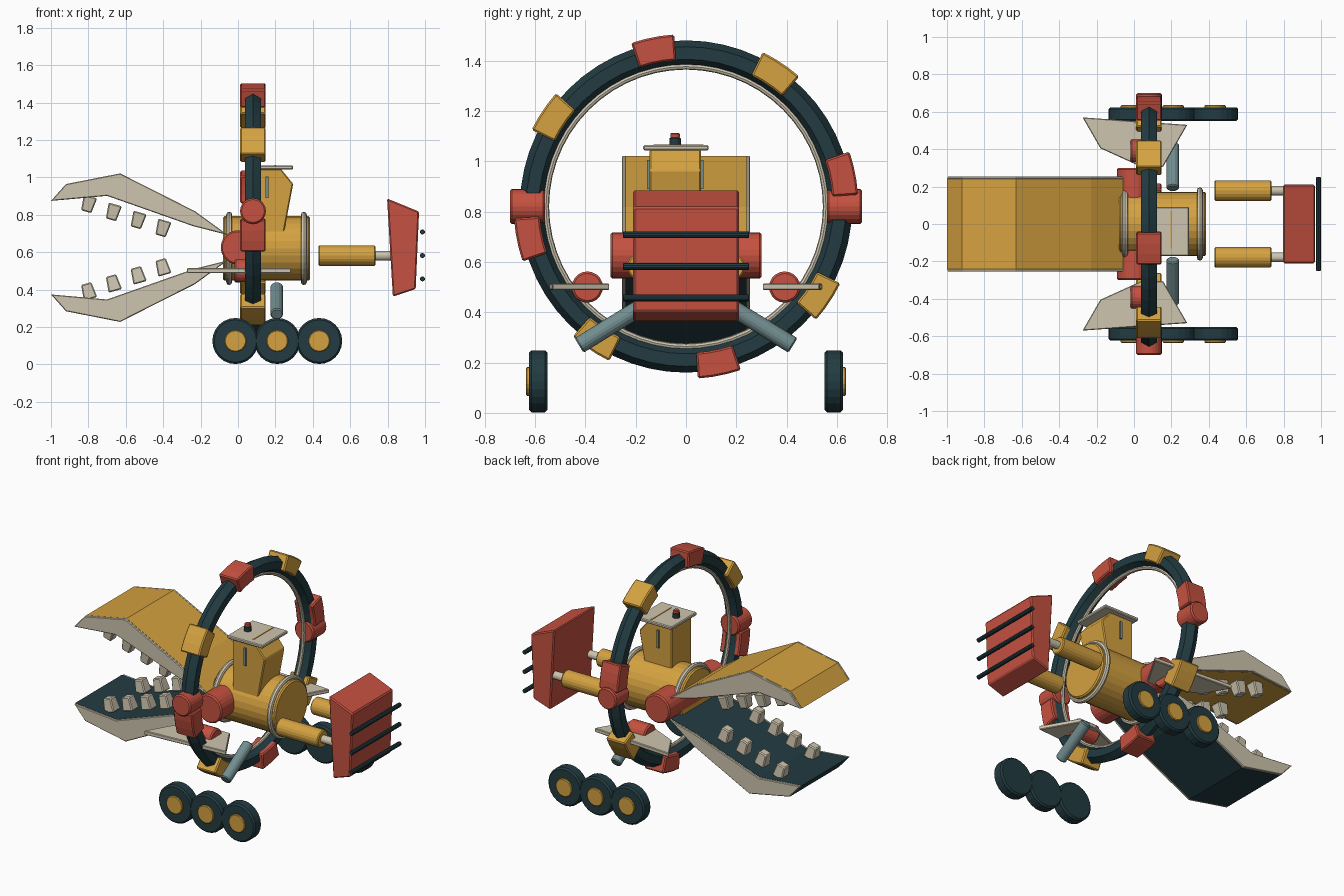
import bpy, bmesh, math
from mathutils import Vector, Matrix

if "Cube" in bpy.data.objects:
    bpy.data.objects.remove(bpy.data.objects["Cube"])


def material(name, rgb):
    m = bpy.data.materials.new(name)
    m.diffuse_color = (*rgb, 1)
    m.use_nodes = True
    m.node_tree.nodes["Principled BSDF"].inputs["Base Color"].default_value = m.diffuse_color
    return m


YELLOW = material("yellow_paint", (0.66, 0.36, 0.052))
RED = material("red_paint", (0.56, 0.083, 0.052))
DARK = material("dark_teal", (0.016, 0.044, 0.053))
CREAM = material("cream", (0.62, 0.56, 0.43))
STEEL = material("blue_steel", (0.17, 0.27, 0.28))


def finish(name, bm, mat, bevel=0):
    bmesh.ops.recalc_face_normals(bm, faces=bm.faces[:])
    me = bpy.data.meshes.new(name)
    bm.to_mesh(me)
    bm.free()
    me.materials.append(mat)
    ob = bpy.data.objects.new(name, me)
    bpy.context.collection.objects.link(ob)
    if bevel:
        mod = ob.modifiers.new("bevel", 'BEVEL')
        mod.width = bevel
        mod.segments = 1
        mod.limit_method = 'ANGLE'
        mod.angle_limit = math.radians(40)
    return ob


def rod(name, a, b, r, mat, seg=24, bevel=0.006):
    """Cylinder from point a to point b."""
    a, b = Vector(a), Vector(b)
    turn = (b - a).to_track_quat('Z', 'Y').to_matrix().to_4x4()
    bm = bmesh.new()
    bmesh.ops.create_cone(bm, cap_ends=True, segments=seg, radius1=r, radius2=r,
                          depth=(b - a).length,
                          matrix=Matrix.Translation((a + b) / 2) @ turn)
    return finish(name, bm, mat, bevel)


def prism(name, pts, axis, lo, hi, mat, bevel=0):
    """Extrude a 2D outline along an axis (remaining axes in xyz order)."""
    bm = bmesh.new()

    def ring(h):
        out = []
        for p in pts:
            c = list(p)
            c.insert(axis, h)
            out.append(bm.verts.new(c))
        return out
    a, b = ring(lo), ring(hi)
    bm.faces.new(a)
    bm.faces.new(b[::-1])
    for i in range(len(pts)):
        j = (i + 1) % len(pts)
        bm.faces.new((a[i], a[j], b[j], b[i]))
    return finish(name, bm, mat, bevel)


def box(name, x, y, z, mat, bevel=0):
    return prism(name, [(x[0], z[0]), (x[1], z[0]), (x[1], z[1]), (x[0], z[1])],
                 1, y[0], y[1], mat, bevel)


def hoop(name, x, z, major, minor, mat, seg, sides):
    """Torus around the x axis."""
    bm = bmesh.new()
    rings = []
    for i in range(seg):
        t = math.tau * i / seg
        row = []
        for j in range(sides):
            p = math.tau * j / sides
            r = major + minor * math.cos(p)
            row.append(bm.verts.new((x + minor * math.sin(p), r * math.cos(t), z + r * math.sin(t))))
        rings.append(row)
    for i in range(seg):
        for j in range(sides):
            n, k = (i + 1) % seg, (j + 1) % sides
            bm.faces.new((rings[i][j], rings[n][j], rings[n][k], rings[i][k]))
    return finish(name, bm, mat)


# Large ring with inner trim
RX, RZ = 0.08, 0.82
hoop("big_ring", RX, RZ, 0.61, 0.05, DARK, 56, 6)
hoop("ring_trim", RX, RZ, 0.556, 0.012, CREAM, 56, 8)

# Alternating clamp blocks around the ring
for k in range(8):
    mid = math.radians(11.25 + 45 * k)
    angs = [mid + math.radians(d) for d in (-7.3, -2.4, 2.4, 7.3)]
    outline = [(0.685 * math.cos(t), RZ + 0.685 * math.sin(t)) for t in angs]
    outline += [(0.582 * math.cos(t), RZ + 0.582 * math.sin(t)) for t in reversed(angs)]
    prism(f"ring_clamp_{k}", outline, 0, RX - 0.068, RX + 0.068, YELLOW if k % 2 else RED, 0.007)

# Body drum, flanges and jaw hinge
BZ = 0.62
rod("body_drum", (-0.08, 0, BZ), (0.385, 0, BZ), 0.172, YELLOW, 28, 0.008)
for i, x in enumerate((-0.047, 0.352)):
    hoop(f"body_flange_{i}", x, BZ, 0.18, 0.016, CREAM, 32, 8)
rod("jaw_hinge", (0, -0.3, 0.625), (0, 0.3, 0.625), 0.092, RED, 24, 0.008)

# Cabin with roof, slots and beacon
prism("cabin", [(0.06, 0.70), (0.245, 0.70), (0.262, 0.79), (0.295, 0.965), (0.23, 1.045), (0.06, 1.045)],
      1, -0.145, 0.06, YELLOW, 0.006)
box("cabin_roof", (0.04, 0.295), (-0.17, 0.09), (1.043, 1.064), CREAM, 0.005)
box("roof_stripe", (0.195, 0.204), (-0.13, 0.07), (1.06, 1.067), YELLOW)
for i, y in enumerate((-0.149, 0.064)):
    box(f"cabin_slot_{i}", (0.148, 0.163), (y - 0.005, y + 0.005), (0.89, 1.005), STEEL)
rod("beacon_base", (0.1, -0.043, 1.06), (0.1, -0.043, 1.093), 0.023, DARK, 12, 0.003)
rod("beacon_lamp", (0.1, -0.043, 1.09), (0.1, -0.043, 1.112), 0.019, RED, 12, 0.004)

# Jaws: upper and lower are mirrored about the hinge height
HALF = [(-1.0, 0.25), (-0.92, 0.34), (-0.63, 0.397), (-0.23, 0.195),
        (-0.055, 0.068), (-0.24, 0.115), (-0.70, 0.277)]


def tooth(name, x, y, h, up):
    bm = bmesh.new()
    bmesh.ops.create_cone(bm, cap_ends=True, segments=4, radius1=0.052, radius2=0.04, depth=0.085,
                          matrix=Matrix.Rotation(math.pi / 4, 4, 'Z'))
    # taper points away from the jaw, tilted with the gum line
    flip = Matrix.Rotation(math.pi, 4, 'X')
    bm.transform(Matrix.Rotation(math.radians(16), 4, 'Y') @ flip)
    bm.transform(Matrix.Translation((x, y, h)))
    bm.transform(Matrix.Diagonal((1, 1, up, 1)))
    bm.transform(Matrix.Translation((0, 0, 0.624)))
    finish(name, bm, CREAM, 0.006)


for label, up, mat in (("upper", 1, YELLOW), ("lower", -1, DARK)):
    outline = [(x, 0.624 + up * h) for x, h in HALF]
    prism(label + "_jaw", outline, 1, -0.24, 0.24, mat)
    for s in (-1, 1):
        lo, hi = sorted((s * 0.238, s * 0.255))
        prism(f"{label}_jaw_side_{s}", outline, 1, lo, hi, CREAM, 0.004)
        for k in range(4):
            tooth(f"{label}_tooth_{s}_{k}", -0.80 + 0.1325 * k, s * 0.16, 0.233 - 0.043 * k, up)

# Rear pistons and bucket with bars
for s in (-1, 1):
    rod(f"piston_{s}", (0.43, s * 0.178, 0.581), (0.735, s * 0.178, 0.581), 0.055, YELLOW, 20)
    rod(f"piston_rod_{s}", (0.70, s * 0.178, 0.581), (0.84, s * 0.178, 0.581), 0.025, CREAM, 16, 0)
prism("bucket", [(0.797, 0.887), (0.968, 0.817), (0.95, 0.403), (0.828, 0.362)], 1, -0.21, 0.21, RED, 0.007)
for i, z in enumerate((0.708, 0.582, 0.457)):
    rod(f"bucket_bar_{i}", (0.986, -0.25, z), (0.986, 0.25, z), 0.0135, DARK, 10, 0.002)

# Parts repeated on both sides
FIN = [(-0.275, 0.57), (-0.18, 0.405), (0.04, 0.305), (0.155, 0.305), (0.285, 0.53)]
for s in (-1, 1):
    rod(f"ring_pivot_{s}", (RX, s * 0.56, RZ), (RX, s * 0.70, RZ), 0.069, RED, 24, 0.008)
    prism(f"side_fin_{s}", [(x, s * y) for x, y in FIN], 2, 0.488, 0.514, CREAM, 0.004)
    rod(f"fin_pivot_{s}", (-0.02, s * 0.392, 0.5), (0.12, s * 0.392, 0.5), 0.062, RED, 20, 0.008)
    rod(f"strut_{s}", (0.207, s * 0.19, 0.413), (0.207, s * 0.425, 0.268), 0.034, STEEL, 18)
    for k in range(3):
        x = -0.014 + 0.224 * k
        rod(f"wheel_{s}_{k}", (x, s * 0.55, 0.125), (x, s * 0.624, 0.125), 0.123, DARK, 24, 0.01)
        rod(f"wheel_hub_{s}_{k}", (x, s * 0.60, 0.125), (x, s * 0.635, 0.125), 0.058, YELLOW, 18, 0.004)
